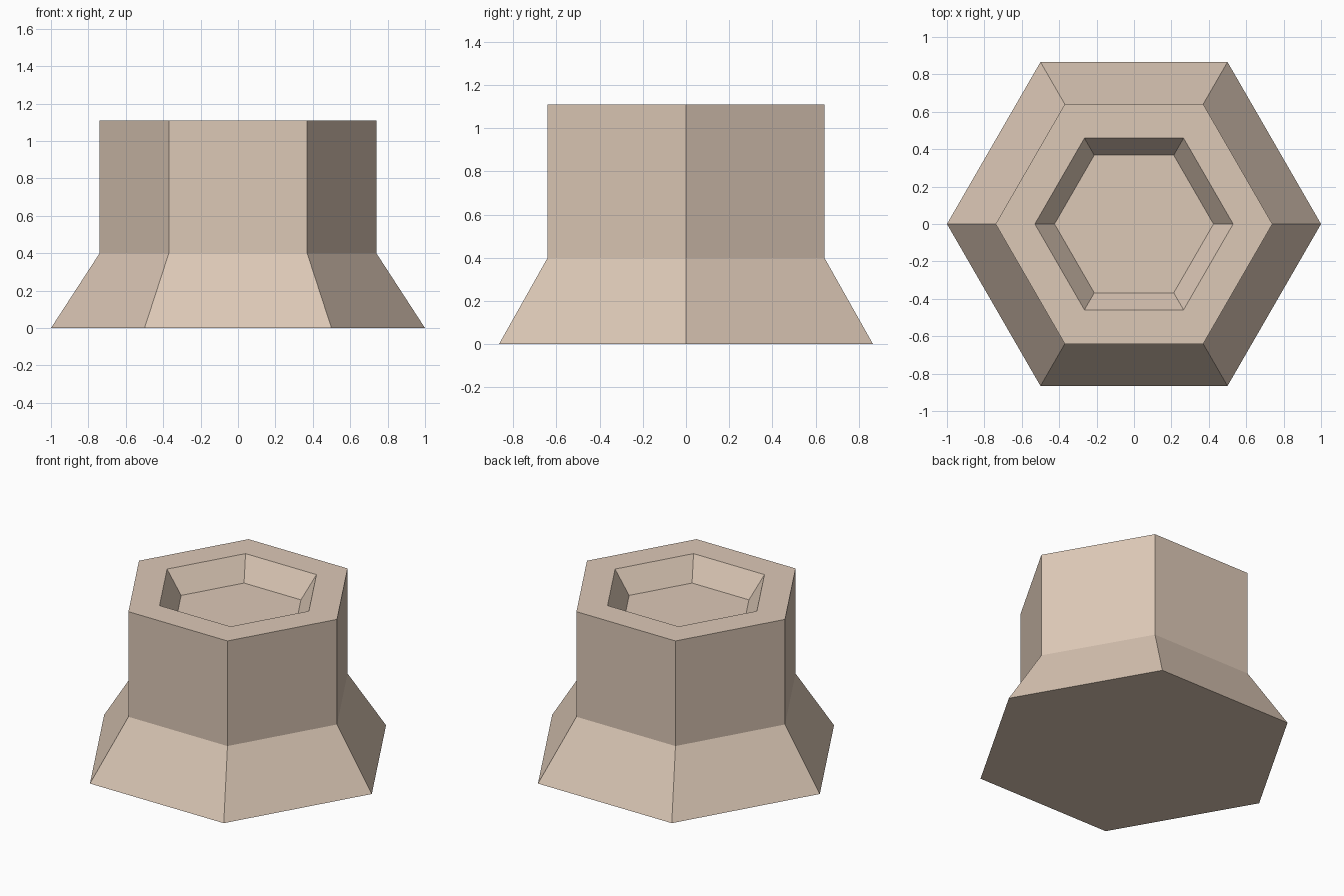
import bpy
import bmesh
from math import cos, sin, pi

cube = bpy.data.objects.get("Cube")
if cube:
    bpy.data.objects.remove(cube, do_unlink=True)

SIDES = 6

# Single flat clay colour
clay = bpy.data.materials.new("warm_beige_clay")
clay.use_nodes = True
colour = (0.72, 0.58, 0.47, 1.0)
clay.diffuse_color = colour
clay.node_tree.nodes["Principled BSDF"].inputs["Base Color"].default_value = colour


def hex_lathe(name, profile, material):
    """Sweep a (radius, height) profile round six sides and cap both ends."""
    bm = bmesh.new()
    rings = []
    for radius, z in profile:
        angles = [2 * pi * i / SIDES for i in range(SIDES)]
        rings.append([bm.verts.new((radius * cos(a), radius * sin(a), z)) for a in angles])
    for low, high in zip(rings, rings[1:]):
        for i in range(SIDES):
            j = (i + 1) % SIDES
            bm.faces.new((low[i], low[j], high[j], high[i]))
    bm.faces.new(rings[0][::-1])
    bm.faces.new(rings[-1])
    bmesh.ops.recalc_face_normals(bm, faces=bm.faces)
    mesh = bpy.data.meshes.new(name)
    bm.to_mesh(mesh)
    bm.free()
    mesh.materials.append(material)
    obj = bpy.data.objects.new(name, mesh)
    bpy.context.collection.objects.link(obj)
    return obj


# Flared foot, straight column, flat rim, tapered recess
hex_lathe("hexagonal_pedestal", [
    (1.0, 0.0),
    (0.74, 0.4),
    (0.74, 1.11),
    (0.53, 1.11),
    (0.425, 0.96),
], clay)
